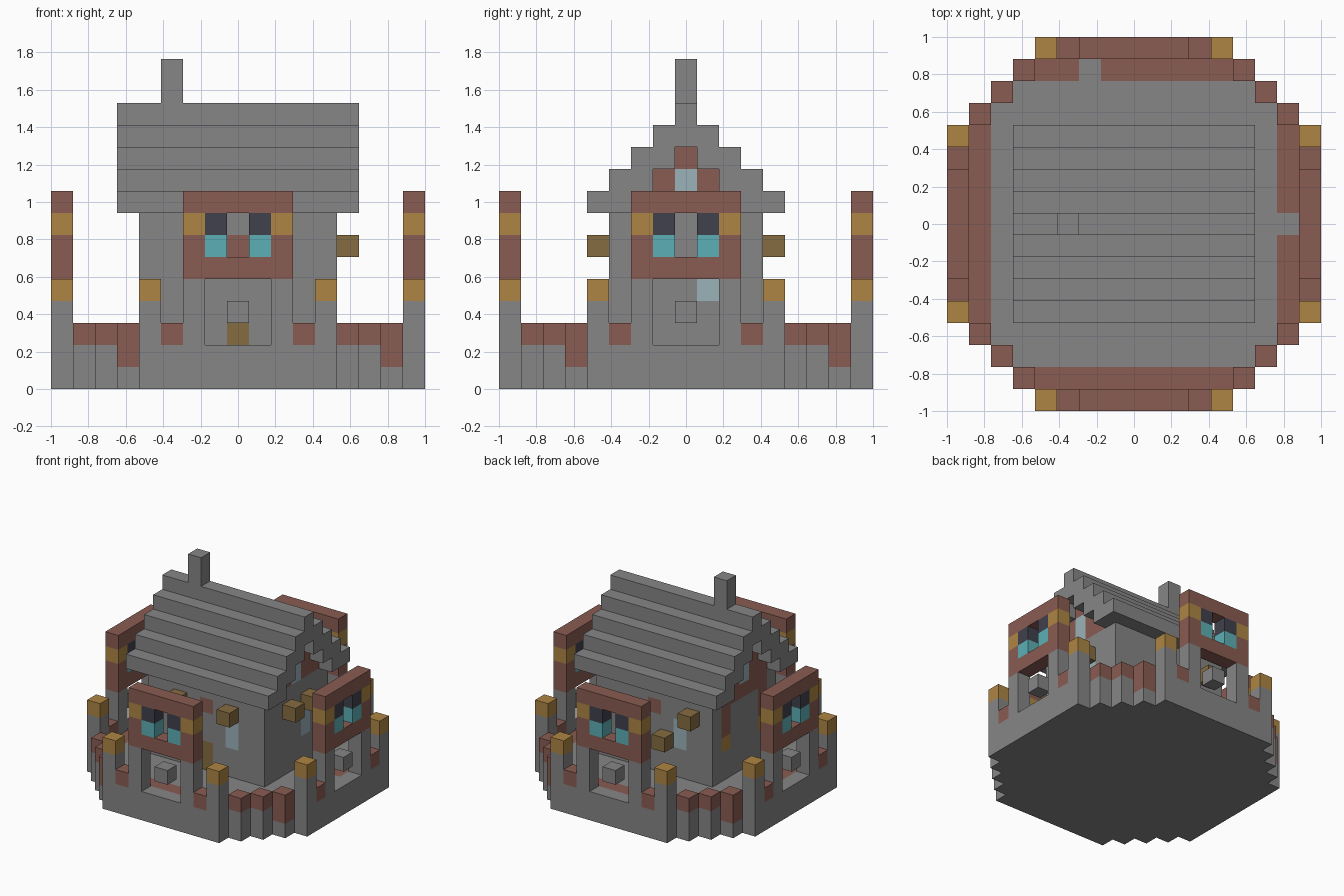
import bpy
import bmesh
from mathutils import Vector

cube = bpy.data.objects.get("Cube")
if cube:
    bpy.data.objects.remove(cube)

UNIT = 2 / 17  # edge of one block

COLOURS = {
    "stone": (0.245, 0.238, 0.238),
    "brick": (0.25, 0.107, 0.084),
    "gold": (0.42, 0.235, 0.056),
    "bronze": (0.24, 0.15, 0.052),
    "teal": (0.107, 0.43, 0.46),
    "pale_glass": (0.33, 0.45, 0.49),
    "dark_glass": (0.052, 0.052, 0.076),
}
MATERIALS = {}
for label, rgb in COLOURS.items():
    mat = bpy.data.materials.new(label)
    mat.use_nodes = True
    mat.diffuse_color = (*rgb, 1)
    mat.node_tree.nodes["Principled BSDF"].inputs["Base Color"].default_value = (*rgb, 1)
    MATERIALS[label] = mat


def fill(part, colour, xs, ys, zs):
    """Fill an inclusive range of blocks; a plain number means one layer."""
    rng = [(r, r) if isinstance(r, int) else r for r in (xs, ys, zs)]
    for x in range(rng[0][0], rng[0][1] + 1):
        for y in range(rng[1][0], rng[1][1] + 1):
            for z in range(rng[2][0], rng[2][1] + 1):
                part[x, y, z] = colour


def turn(part, quarter_turns):
    """Rotate a part about the vertical axis."""
    for _ in range(quarter_turns):
        part = {(-y, x, z): c for (x, y, z), c in part.items()}
    return part


def build(name, part):
    """Make a mesh from the exposed block sides, merging flat areas."""
    bm = bmesh.new()
    names = sorted(set(part.values()))
    for cell, colour in part.items():
        centre = Vector((cell[0], cell[1], cell[2] + 0.5))
        for axis in range(3):
            for sign in (-1, 1):
                near = list(cell)
                near[axis] += sign
                if tuple(near) in part:
                    continue
                n, a, b = Vector(), Vector(), Vector()
                n[axis] = sign / 2
                a[(axis + 1) % 3] = 0.5
                b[(axis + 2) % 3] = sign / 2
                corners = (-a - b, a - b, a + b, b - a)
                face = bm.faces.new([bm.verts.new((centre + n + k) * UNIT) for k in corners])
                face.material_index = names.index(colour)
    bmesh.ops.remove_doubles(bm, verts=bm.verts[:], dist=UNIT / 100)
    bmesh.ops.dissolve_limit(bm, angle_limit=0.01, verts=bm.verts[:],
                             edges=bm.edges[:], delimit={'MATERIAL'})
    mesh = bpy.data.meshes.new(name)
    bm.to_mesh(mesh)
    bm.free()
    for label in names:
        mesh.materials.append(MATERIALS[label])
    obj = bpy.data.objects.new(name, mesh)
    bpy.context.collection.objects.link(obj)


# Stepped octagonal ground slab with a brick path inside the walls
base = {}
for y in range(-8, 9):
    half = min(8, 12 - abs(y))
    fill(base, "stone", (-half, half), y, (0, 1))
for k in range(4):
    path, corner = {}, {}
    fill(path, "brick", (-4, 4), -7, 1)
    base.update(turn(path, k))
    # stepped corner walls, the last one with a deeper brick cap
    fill(corner, "brick", 5, -7, 2)
    fill(corner, "brick", 6, -6, 2)
    fill(corner, "brick", 7, -5, (1, 2))
    base.update(turn(corner, k))
base[7, 0, 1] = "stone"
base[-2, 7, 1] = "stone"
build("ground_and_corner_walls", base)

# Gatehouse, repeated on four sides
gate = {}
for s in (-1, 1):
    fill(gate, "stone", 4 * s, -8, (2, 3))
    fill(gate, "gold", 4 * s, -8, 4)
    fill(gate, "brick", 3 * s, -8, 2)
    fill(gate, "stone", 2 * s, -8, (2, 4))
fill(gate, "brick", (-2, 2), -8, (5, 8))
for s in (-1, 1):
    gate[2 * s, -8, 7] = "gold"
    gate[s, -8, 6] = "teal"
    gate[s, -8, 7] = "dark_glass"
for z in (6, 7):
    del gate[0, -8, z]
for k, side in enumerate(("front", "left", "back", "right")):
    build(side + "_gate", turn(gate, k))
    build(side + "_gate_block", turn({(0, -8, 3): "stone"}, k))

# House walls as a hollow shell
house = {}
for s in (-1, 1):
    fill(house, "stone", (-4, 4), 3 * s, (2, 7))
    fill(house, "stone", 4 * s, (-3, 3), (2, 7))
    # gables with a small window
    for z in (8, 9, 10):
        fill(house, "brick", 4 * s, (z - 10, 10 - z), z)
    fill(house, "pale_glass", 4 * s, 0, (8, 9))
    # front and east windows
    fill(house, "pale_glass", 2 * s, -3, (4, 5))
    fill(house, "pale_glass", 4, s, (4, 5))
    # framed west wall
    fill(house, "brick", -4, 2 * s, (5, 7))
    fill(house, "gold", -4, 2 * s, 4)
    house[0, 3 * s, 6] = "brick"
fill(house, "brick", -4, (-2, 2), 7)
fill(house, "bronze", 0, -3, (2, 3))
fill(house, "pale_glass", -2, 3, (4, 5))
build("house_walls", house)

# Lanterns on the house walls
lanterns = [(-2, -4, 6), (2, -4, 6), (5, -1, 6), (5, 1, 6), (-3, 4, 6), (-1, 4, 4)]
for i, cell in enumerate(lanterns, 1):
    build(f"lantern_{i}", {cell: "bronze"})

# Stepped roof and chimney
roof = {}
for z in range(8, 13):
    for s in (-1, 1):
        for y in (11 - z, 12 - z):
            if y >= 0:
                fill(roof, "stone", (-5, 5), s * y, z)
build("roof", roof)

chimney = {}
fill(chimney, "stone", -3, 0, (13, 14))
build("chimney", chimney)
